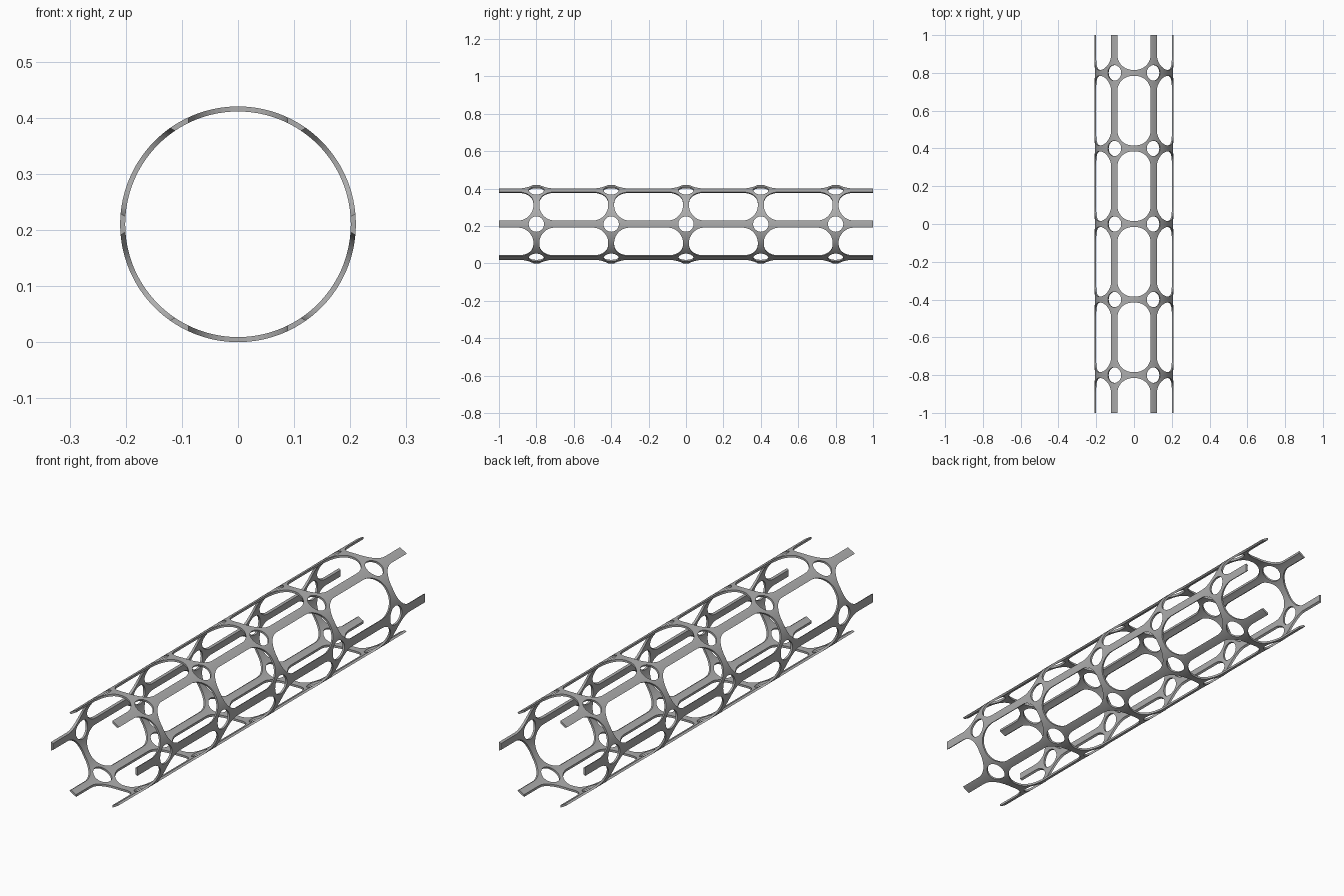
import bpy, bmesh, math
from mathutils import Matrix, Vector

cube = bpy.data.objects.get("Cube")
if cube:
    bpy.data.objects.remove(cube, do_unlink=True)

OUTER, INNER = 0.21, 0.201      # tube wall radii
STRUTS = 6                      # lengthwise struts around the tube
PITCH = 0.4                     # spacing of the rings along y
HALF_W, HALF_L, CORNER = 0.088, 0.184, 0.08   # window opening
HOLE = 0.041                    # round hole where strut and ring meet

steel = bpy.data.materials.new("Brushed grey metal")
steel.use_nodes = True
grey = (0.42, 0.42, 0.42, 1)
steel.diffuse_color = grey
steel.node_tree.nodes["Principled BSDF"].inputs["Base Color"].default_value = grey


def make_object(name, bm):
    bmesh.ops.recalc_face_normals(bm, faces=bm.faces)
    mesh = bpy.data.meshes.new(name)
    bm.to_mesh(mesh)
    bm.free()
    mesh.materials.append(steel)
    obj = bpy.data.objects.new(name, mesh)
    bpy.context.collection.objects.link(obj)
    return obj


def rounded_rect(hw, hl, r, steps=14):
    """Outline points, corner by corner."""
    pts = []
    for k, (sx, sy) in enumerate([(1, 1), (-1, 1), (-1, -1), (1, -1)]):
        for i in range(steps + 1):
            a = math.pi / 2 * (k + i / steps)
            pts.append((sx * (hw - r) + r * math.cos(a),
                        sy * (hl - r) + r * math.sin(a)))
    return pts


def circle(r, n=40):
    return [(r * math.cos(2 * math.pi * i / n), r * math.sin(2 * math.pi * i / n))
            for i in range(n)]


def add_prism(bm, outline, y, angle):
    """Radial prism through the wall, pointing along the angle around y."""
    turn = Matrix.Rotation(angle, 4, 'Y')
    low, high = ([bm.verts.new(turn @ Vector((u, y + v, h))) for u, v in outline]
                 for h in (0.17, 0.25))
    bm.faces.new(low)
    bm.faces.new(high)
    n = len(outline)
    for i in range(n):
        j = (i + 1) % n
        bm.faces.new((low[i], low[j], high[j], high[i]))


# Tube wall: a rectangular section swept around y
SEG = 180
bm = bmesh.new()
section = [(OUTER, -1), (OUTER, 1), (INNER, 1), (INNER, -1)]
rings = []
for i in range(SEG):
    a = 2 * math.pi * i / SEG
    rings.append([bm.verts.new((r * math.cos(a), y, r * math.sin(a))) for r, y in section])
for i in range(SEG):
    a, b = rings[i], rings[(i + 1) % SEG]
    for k in range(4):
        m = (k + 1) % 4
        bm.faces.new((a[k], a[m], b[m], b[k]))
tube = make_object("lattice_tube", bm)

# Cutters: windows between the struts, round holes on the strut crossings
bm = bmesh.new()
window, hole = rounded_rect(HALF_W, HALF_L, CORNER), circle(HOLE)
for s in range(STRUTS):
    angle = 2 * math.pi * s / STRUTS
    for k in range(6):
        add_prism(bm, window, -1 + PITCH * k, angle)
    for k in range(5):
        add_prism(bm, hole, -0.8 + PITCH * k, angle + math.pi / STRUTS)
cutter = make_object("opening_cutter", bm)
cutter.hide_render = True

cut = tube.modifiers.new("Openings", 'BOOLEAN')
cut.operation = 'DIFFERENCE'
cut.solver = 'EXACT'
cut.object = cutter
bpy.ops.object.select_all(action='DESELECT')
tube.select_set(True)
bpy.context.view_layer.objects.active = tube
bpy.ops.object.modifier_apply(modifier=cut.name)
bpy.data.objects.remove(cutter, do_unlink=True)

# Rest on the ground, smooth curved walls with sharp cut edges
tube.data.transform(Matrix.Translation((0, 0, OUTER)))
bpy.ops.object.shade_smooth_by_angle(angle=math.radians(30))
